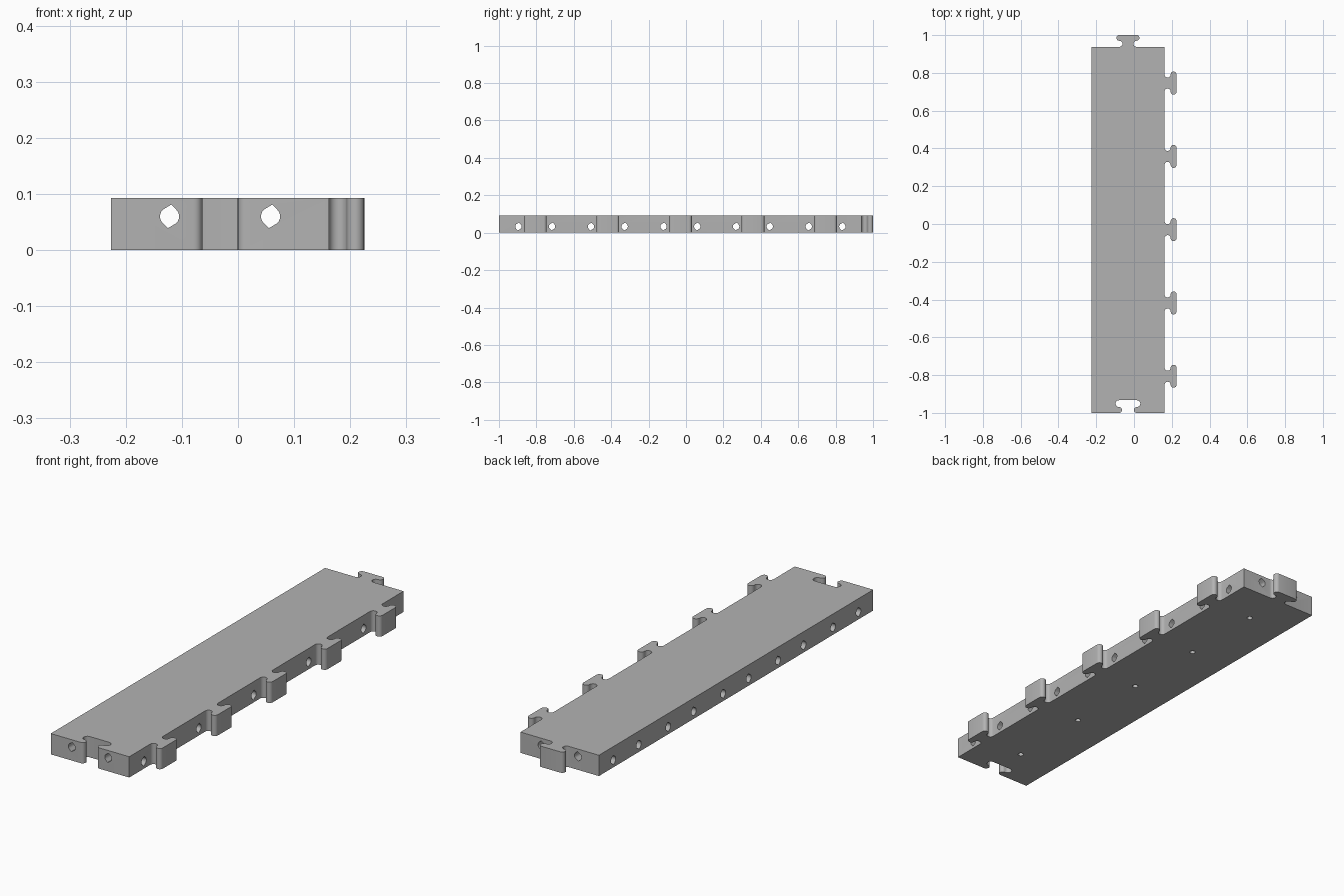
import bpy, bmesh
from math import sin, cos, radians

cube = bpy.data.objects.get("Cube")
if cube:
    bpy.data.objects.remove(cube, do_unlink=True)

# Tile grid: five square units in a row
UNIT = 0.388
THICK = 0.093
LEFT, RIGHT = -0.226, 0.162
FRONT, BACK = -1.0, 0.938
MID_X = (LEFT + RIGHT) / 2
CENTRES = [FRONT + UNIT * (i + 0.5) for i in range(5)]
HOLE_OFFSET = 0.09

grey = bpy.data.materials.new("light_grey")
grey.use_nodes = True
grey.diffuse_color = (0.45, 0.45, 0.45, 1)
grey.node_tree.nodes["Principled BSDF"].inputs["Base Color"].default_value = (0.45, 0.45, 0.45, 1)


def arc(cx, cy, r, start, end, steps=10):
    angles = [radians(start + (end - start) * i / steps) for i in range(steps + 1)]
    return [(cx + r * cos(a), cy + r * sin(a)) for a in angles]


def connector(neck, head, gap, depth):
    """T-shaped joint outline: u along the edge, v away from it."""
    r, q = gap / 2, (depth - gap) / 2
    half = arc(-neck - r, r, r, -90, 90) + arc(q - head, gap + q, q, 270, 90)
    return half + [(-u, v) for u, v in reversed(half)]


def prism(bm, points, direction):
    face = bm.faces.new([bm.verts.new(p) for p in points])
    out = bmesh.ops.extrude_face_region(bm, geom=[face])
    verts = [g for g in out["geom"] if isinstance(g, bmesh.types.BMVert)]
    bmesh.ops.translate(bm, verts=verts, vec=direction)


def make_object(name, bm):
    bmesh.ops.recalc_face_normals(bm, faces=bm.faces[:])
    mesh = bpy.data.meshes.new(name)
    bm.to_mesh(mesh)
    bm.free()
    mesh.materials.append(grey)
    obj = bpy.data.objects.new(name, mesh)
    bpy.context.collection.objects.link(obj)
    return obj


# Slab outline with a front socket, right-hand tabs and a back tab
tab = connector(0.029, 0.061, 0.032, 0.063)
socket = connector(0.0315, 0.0655, 0.031, 0.067)
outline = [(LEFT, FRONT)]
outline += [(MID_X + u, FRONT + v) for u, v in socket]
outline += [(RIGHT, FRONT)]
for cy in CENTRES:
    outline += [(RIGHT + v, cy + u) for u, v in tab]
outline += [(RIGHT, BACK)]
outline += [(MID_X - u, BACK + v) for u, v in tab]
outline += [(LEFT, BACK)]

bm = bmesh.new()
prism(bm, [(x, y, 0) for x, y in outline], (0, 0, THICK))
slab = make_object("interlocking_slab", bm)

# Bore section: round sides with blunt peaks above and below
R = 0.017
side = arc(0, 0, R, -45, 45, 6) + [(0.003, 0.021)]
bore = side + [(-x, -z) for x, z in side]

# Crosswise bores, low in the slab
bm = bmesh.new()
for cy in CENTRES:
    for s in (-1, 1):
        prism(bm, [(-0.3, cy + s * HOLE_OFFSET + a, 0.033 + b) for a, b in bore], (0.6, 0, 0))
cross_bores = make_object("crosswise_bore_cutter", bm)

# Lengthwise bores, high in the slab
bm = bmesh.new()
for s in (-1, 1):
    prism(bm, [(MID_X + s * HOLE_OFFSET + a, -1.1, 0.06 + b) for a, b in bore], (0, 2.2, 0))
long_bores = make_object("lengthwise_bore_cutter", bm)

# Blind holes in the underside, one per unit
bm = bmesh.new()
for cy in CENTRES:
    prism(bm, [(x, y, -0.02) for x, y in arc(MID_X, cy, 0.012, 0, 345, 23)], (0, 0, 0.07))
blind_holes = make_object("underside_hole_cutter", bm)

# Cut the holes, then drop the cutters
bpy.ops.object.select_all(action="DESELECT")
slab.select_set(True)
bpy.context.view_layer.objects.active = slab
for cutter in (cross_bores, long_bores, blind_holes):
    cutter.hide_render = True
    mod = slab.modifiers.new("cut", "BOOLEAN")
    mod.operation = "DIFFERENCE"
    mod.solver = "EXACT"
    mod.object = cutter
    bpy.ops.object.modifier_apply(modifier=mod.name)
    bpy.data.objects.remove(cutter, do_unlink=True)

bpy.ops.object.shade_smooth_by_angle(angle=radians(30))
